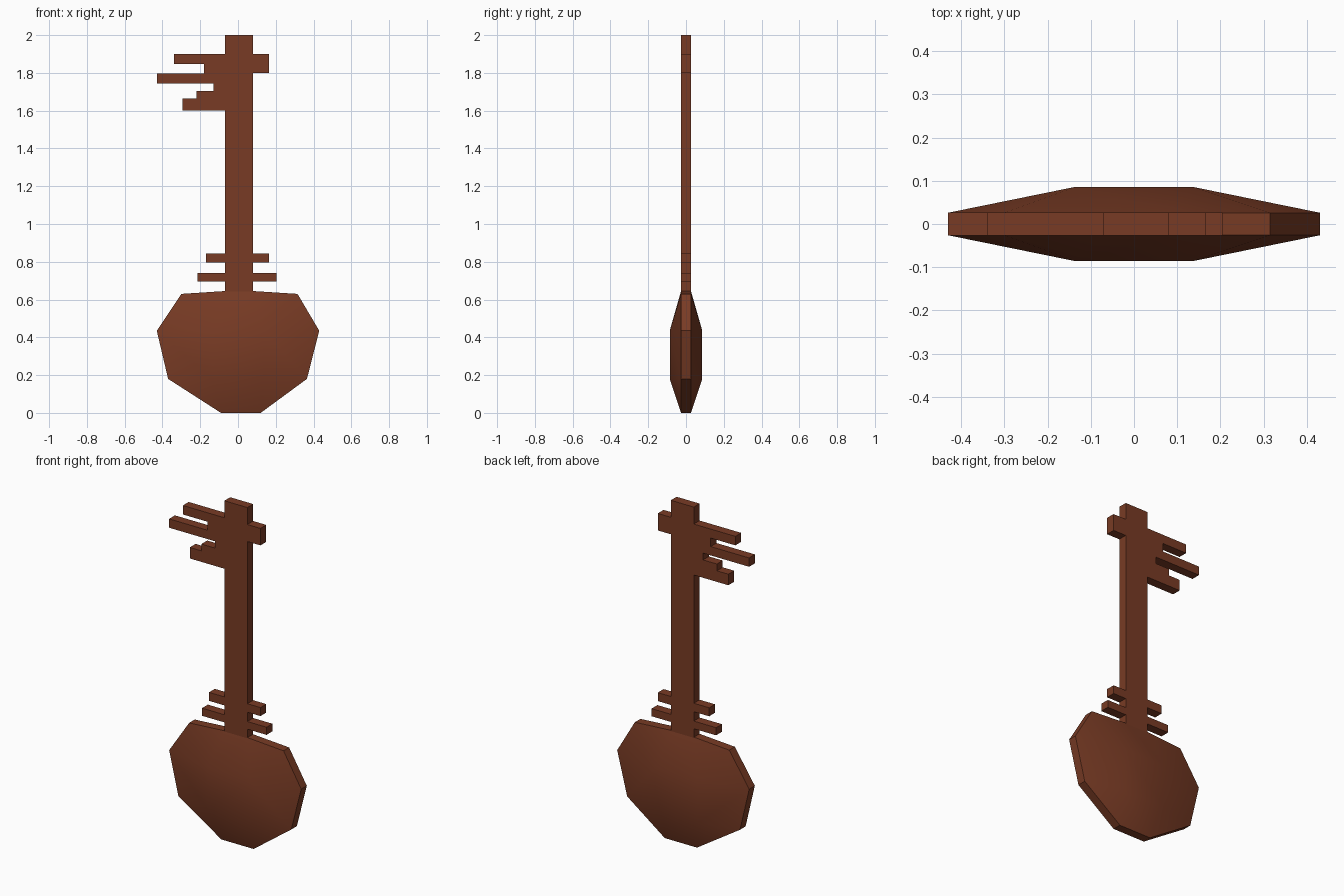
import bpy, bmesh, math

if "Cube" in bpy.data.objects:
    bpy.data.objects.remove(bpy.data.objects["Cube"])

wood = bpy.data.materials.new("reddish brown wood")
wood.diffuse_color = (0.19, 0.044, 0.018, 1)
wood.use_nodes = True
wood.node_tree.nodes["Principled BSDF"].inputs["Base Color"].default_value = wood.diffuse_color


def make_object(name, bm):
    bmesh.ops.recalc_face_normals(bm, faces=bm.faces[:])
    mesh = bpy.data.meshes.new(name)
    bm.to_mesh(mesh)
    bm.free()
    mesh.materials.append(wood)
    ob = bpy.data.objects.new(name, mesh)
    bpy.context.collection.objects.link(ob)
    bpy.ops.object.select_all(action='DESELECT')
    ob.select_set(True)
    bpy.context.view_layer.objects.active = ob
    bpy.ops.object.shade_smooth_by_angle(angle=math.radians(35))
    return ob


# Body: thin rim with a raised four-point plateau on front and back
rim = [(-0.09, 0), (0.12, 0), (0.365, 0.18), (0.43, 0.435), (0.315, 0.63),
       (0.08, 0.645), (-0.07, 0.645), (-0.3, 0.63), (-0.43, 0.435), (-0.37, 0.18)]
plateau = [(-0.135, 0.18), (0.135, 0.18), (0.135, 0.435), (-0.135, 0.435)]
nearest = [0, 1, 1, 2, 2, 2, 3, 3, 3, 0]   # plateau corner facing each rim point
bm = bmesh.new()
sides = []
for s in (-1, 1):
    outer = [bm.verts.new((x, s * 0.026, z)) for x, z in rim]
    inner = [bm.verts.new((x, s * 0.086, z)) for x, z in plateau]
    sides.append(outer)
    bm.faces.new(inner)
    for i in range(len(rim)):
        j = (i + 1) % len(rim)
        a, b = inner[nearest[i]], inner[nearest[j]]
        bm.faces.new([outer[i], outer[j], b] + ([a] if a != b else []))
for i in range(len(rim)):
    j = (i + 1) % len(rim)
    bm.faces.new([sides[0][i], sides[0][j], sides[1][j], sides[1][i]])
make_object("body", bm)

# Neck: one flat outline with cross bars, head block and pegs
right = [(0.08, 0.62), (0.08, 0.695), (0.205, 0.695), (0.205, 0.74), (0.08, 0.74),
         (0.08, 0.795), (0.165, 0.795), (0.165, 0.845), (0.08, 0.845),
         (0.08, 1.8), (0.165, 1.8), (0.165, 1.9), (0.08, 1.9), (0.08, 2.0)]
left = [(-0.07, 2.0), (-0.07, 1.9), (-0.34, 1.9), (-0.34, 1.847), (-0.18, 1.847),
        (-0.18, 1.797), (-0.43, 1.797), (-0.43, 1.745), (-0.13, 1.745), (-0.13, 1.705),
        (-0.22, 1.705), (-0.22, 1.665), (-0.295, 1.665), (-0.295, 1.6), (-0.07, 1.6),
        (-0.07, 0.845), (-0.17, 0.845), (-0.17, 0.795), (-0.07, 0.795),
        (-0.07, 0.74), (-0.215, 0.74), (-0.215, 0.695), (-0.07, 0.695), (-0.07, 0.62)]
bm = bmesh.new()
face = bm.faces.new([bm.verts.new((x, -0.027, z)) for x, z in right + left])
ext = bmesh.ops.extrude_face_region(bm, geom=[face], use_keep_orig=True)
moved = [g for g in ext["geom"] if isinstance(g, bmesh.types.BMVert)]
bmesh.ops.translate(bm, verts=moved, vec=(0, 0.054, 0))
make_object("neck_and_pegs", bm)
